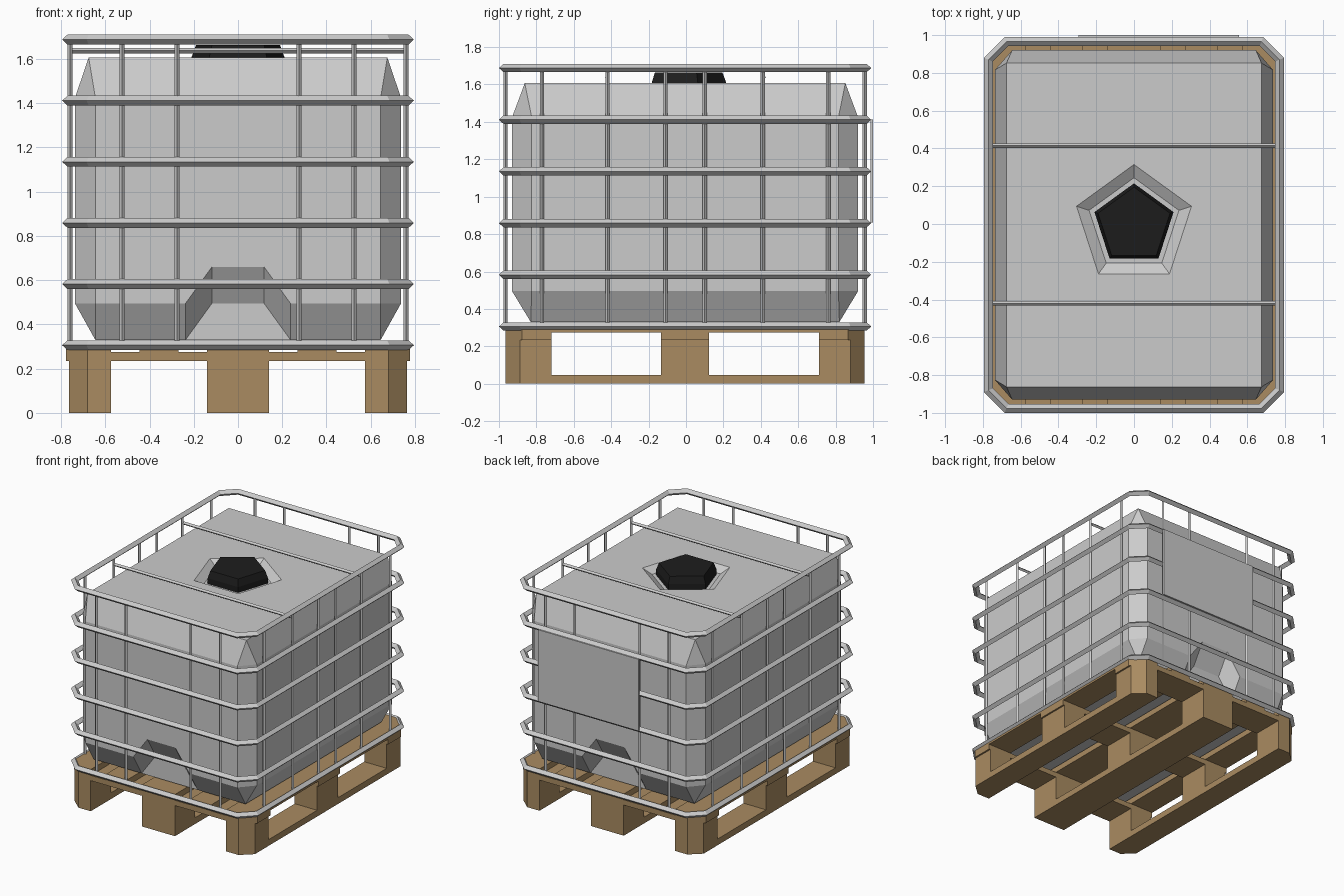
import bpy, bmesh, math
from mathutils import Vector

if "Cube" in bpy.data.objects:
    bpy.data.objects.remove(bpy.data.objects["Cube"])

CY = -0.005  # the body sits slightly forward of the back label plate


def material(name, rgb):
    m = bpy.data.materials.new(name)
    m.diffuse_color = (*rgb, 1)
    m.use_nodes = True
    m.node_tree.nodes["Principled BSDF"].inputs["Base Color"].default_value = m.diffuse_color
    return m


wood = material("wood", (0.40, 0.26, 0.12))
black = material("black_plastic", (0.012, 0.012, 0.012))


def make(name, bm, mat=None):
    bmesh.ops.recalc_face_normals(bm, faces=bm.faces)
    me = bpy.data.meshes.new(name)
    bm.to_mesh(me)
    bm.free()
    ob = bpy.data.objects.new(name, me)
    ob.location.y = CY
    bpy.context.collection.objects.link(ob)
    if mat:
        me.materials.append(mat)
    return ob


def hull(name, pts, mat=None):
    bm = bmesh.new()
    vs = [bm.verts.new(p) for p in pts]
    bmesh.ops.convex_hull(bm, input=vs)
    bmesh.ops.dissolve_limit(bm, angle_limit=0.01, verts=bm.verts, edges=bm.edges)
    return make(name, bm, mat)


def add_box(bm, x0, x1, y0, y1, z0, z1):
    vs = [bm.verts.new((x, y, z)) for x in (x0, x1) for y in (y0, y1) for z in (z0, z1)]
    for f in ((0, 1, 3, 2), (4, 6, 7, 5), (0, 4, 5, 1), (2, 3, 7, 6), (0, 2, 6, 4), (1, 5, 7, 3)):
        bm.faces.new([vs[i] for i in f])


def rect(x, y, z):
    return [(sx * x, sy * y, z) for sx in (-1, 1) for sy in (-1, 1)]


def pentagon(r, z):
    return [(r * math.sin(i * math.tau / 5), r * math.cos(i * math.tau / 5), z) for i in range(5)]


def add_tube(bm, sections, closed):
    # skin a list of equal-sized point loops
    loops = [[bm.verts.new(p) for p in s] for s in sections]
    n, m = len(loops), len(loops[0])
    for i in range(n if closed else n - 1):
        a, b = loops[i], loops[(i + 1) % n]
        for j in range(m):
            k = (j + 1) % m
            bm.faces.new((a[j], a[k], b[k], b[j]))
    if not closed:
        bm.faces.new(loops[0])
        bm.faces.new(loops[-1])


def add_bar(bm, p, q, r):
    # four-sided bar with a diamond cross-section
    p, q = Vector(p), Vector(q)
    u = Vector((0, 1, 0))
    w = (q - p).normalized().cross(u)
    add_tube(bm, [[c + d * r for d in (u, w, -u, -w)] for c in (p, q)], False)


# tank with chamfered edges
pts = rect(0.645, 0.825, 0.33) + rect(0.675, 0.857, 1.607)
for z in (0.495, 1.425):
    pts += rect(0.737, 0.82, z) + rect(0.645, 0.925, z)
tank = hull("tank", pts)

# valve recesses (front and back) and filler well, cut from the tank
cutters = []
for s, side in ((1, "front"), (-1, "back")):
    pts = []
    for k in (0, 2):
        for x, z in ((0.118, 0.495), (0.273, 0.2805)):
            pts += [(sx * x, s * (-0.825 - 0.1 * k), z + 0.165 * k) for sx in (-1, 1)]
    cutters.append(hull("valve_recess_cutter_" + side, pts))
cutters.append(hull("filler_well_cutter", pentagon(0.25, 1.567) + pentagon(0.39, 1.647)))
for c in cutters:
    c.hide_render = True
    c.display_type = 'WIRE'
    mod = tank.modifiers.new(c.name, 'BOOLEAN')
    mod.operation = 'DIFFERENCE'
    mod.solver = 'EXACT'
    mod.object = c

# filler cap
hull("filler_cap", pentagon(0.22, 1.555) + pentagon(0.22, 1.61) + pentagon(0.20, 1.663), black)

# cage hoops
R = 0.024
for i in range(6):
    sections = []
    for x, y, fx, fy in ((0.771, -0.875, 1, .41), (0.771, 0.875, 1, .41),
                         (0.675, 0.971, .41, 1), (-0.675, 0.971, .41, 1),
                         (-0.771, 0.875, 1, .41), (-0.771, -0.875, 1, .41),
                         (-0.675, -0.971, .41, 1), (0.675, -0.971, .41, 1)):
        sx, sy = math.copysign(fx, x), math.copysign(fy, y)
        z = 0.306 + i * 0.2764
        sections.append([(x + sx * d * R, y + sy * d * R, z + e * R * 0.93)
                         for d, e in ((1, 0), (0, 1), (-1, 0), (0, -1))])
    bm = bmesh.new()
    add_tube(bm, sections, True)
    make(f"cage_hoop_{i + 1}", bm)

# cage uprights
bm = bmesh.new()
for s in (-1, 1):
    spots = [(x, s * 0.96) for x in (-0.525, -0.275, 0.275, 0.525)]
    spots += [(s * 0.76, y) for y in (-0.765, -0.415, -0.105, 0.105, 0.415, 0.765)]
    for x, y in spots:
        add_bar(bm, (x, y, 0.306), (x, y, 1.688), 0.0115)
make("cage_uprights", bm)

# bars across the top of the tank
bm = bmesh.new()
for y in (-0.415, 0.42):
    add_bar(bm, (-0.75, y, 1.638), (0.75, y, 1.638), 0.0125)
make("top_crossbars", bm)

# blank label plate on the back
bm = bmesh.new()
add_box(bm, -0.295, 0.555, 0.992, 1.005, 0.862, 1.412)
make("label_plate", bm)

# pallet: runners, blocks, cross boards and slats
bm = bmesh.new()
cols = ((-0.765, -0.575), (-0.14, 0.14), (0.575, 0.765))
rows = ((-0.96, -0.715), (-0.128, 0.128), (0.715, 0.96))
for x0, x1 in cols:
    add_box(bm, x0, x1, -0.96, 0.96, 0, 0.048)
    for y0, y1 in rows:
        add_box(bm, x0, x1, y0, y1, 0.048, 0.235)
for y0, y1 in rows:
    add_box(bm, -0.778, 0.778, y0, y1, 0.235, 0.275)
for x0, x1 in ((-0.778, -0.575), (-0.445, -0.27), (-0.14, 0.14), (0.27, 0.445), (0.575, 0.778)):
    add_box(bm, x0, x1, -0.96, 0.96, 0.275, 0.32)
# chamfer the four pallet corners
for sx in (-1, 1):
    for sy in (-1, 1):
        res = bmesh.ops.bisect_plane(bm, geom=bm.verts[:] + bm.edges[:] + bm.faces[:], dist=1e-5,
                                     plane_co=(sx * 0.68, sy * 0.96, 0),
                                     plane_no=(sx * 0.088, sy * 0.098, 0), clear_outer=True)
        cut = [e for e in res["geom_cut"] if isinstance(e, bmesh.types.BMEdge)]
        bmesh.ops.holes_fill(bm, edges=cut, sides=0)
make("pallet", bm, wood)
